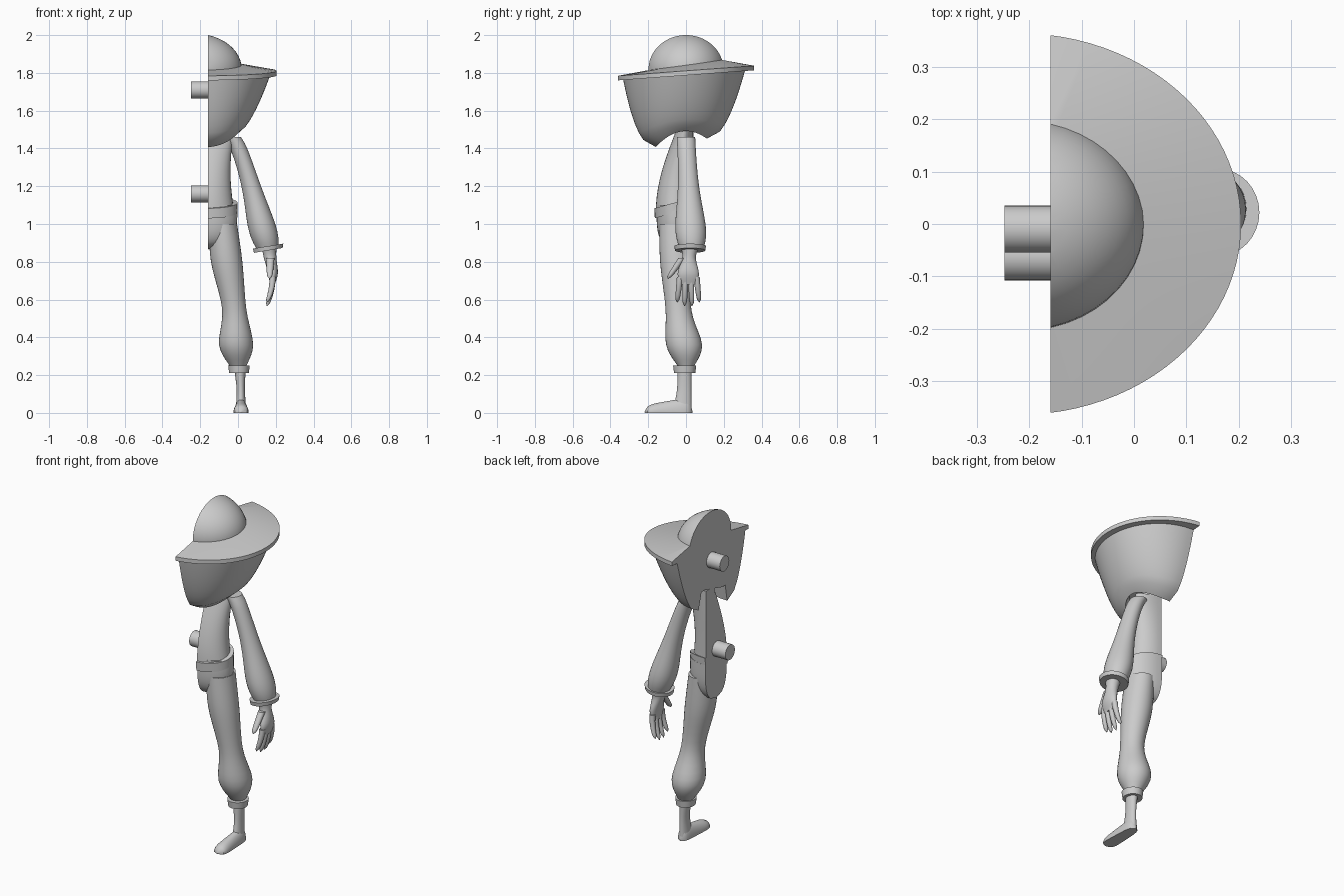
import bpy, bmesh
from math import sin, cos, pi, tau, radians
from mathutils import Matrix, Vector

default_cube = bpy.data.objects.get("Cube")
if default_cube:
    bpy.data.objects.remove(default_cube, do_unlink=True)

CUT = -.16          # flat plane where the half figure ends
half_cut = (Vector((CUT, 0, 0)), Vector((1, 0, 0)))
floor_cut = (Vector(), Vector((0, 0, 1)))

grey = bpy.data.materials.new("plain grey")
grey.use_nodes = True
grey.diffuse_color = (.6, .6, .6, 1)
shader = grey.node_tree.nodes["Principled BSDF"]
shader.inputs["Base Color"].default_value = grey.diffuse_color


def finish(name, bm, cut=None):
    """Slice the part flat, cap the slice and add it as a smooth-shaded object."""
    if cut:
        geometry = bm.verts[:] + bm.edges[:] + bm.faces[:]
        result = bmesh.ops.bisect_plane(bm, geom=geometry, dist=1e-5, plane_co=cut[0],
                                        plane_no=cut[1], clear_inner=True)
        rim = [e for e in result["geom_cut"] if isinstance(e, bmesh.types.BMEdge)]
        bmesh.ops.holes_fill(bm, edges=rim, sides=0)
    bmesh.ops.recalc_face_normals(bm, faces=bm.faces[:])
    mesh = bpy.data.meshes.new(name)
    bm.to_mesh(mesh)
    bm.free()
    mesh.materials.append(grey)
    part = bpy.data.objects.new(name, mesh)
    bpy.context.collection.objects.link(part)
    bpy.ops.object.select_all(action="DESELECT")
    part.select_set(True)
    bpy.context.view_layer.objects.active = part
    bpy.ops.object.shade_smooth_by_angle(angle=radians(40))


def fractions(count):
    return [i / count for i in range(count + 1)]


def mix(start, end, t):
    return start + (end - start) * t


def smooth(keys, steps=5):
    """Catmull-Rom rings through a few key rings."""
    keys = [Vector(key) for key in keys]
    padded = [keys[0]] + keys + [keys[-1]]
    rings = []
    for a, b, c, d in zip(padded, padded[1:], padded[2:], padded[3:]):
        for t in fractions(steps)[:-1]:
            slope_in, slope_out = (c - a) / 2, (d - b) / 2
            bend = 3 * (c - b) - 2 * slope_in - slope_out
            twist = 2 * (b - c) + slope_in + slope_out
            rings.append(b + t * (slope_in + t * (bend + t * twist)))
    return rings + [keys[-1]]


def loft(name, rings, sides=32, tilt=0, lean=0, dip=None, turn=None, cut=None):
    """Skin elliptical rings (x, y, z, half width, half depth), closed at both ends.
    tilt raises the back, lean raises the left, dip lowers front and back per ring."""
    bm = bmesh.new()
    loops = []
    for index, (x, y, z, width, depth) in enumerate(rings):
        drop = dip[index] if dip else 0
        loop = []
        for angle in (tau * k / sides for k in range(sides)):
            c, s = cos(angle), sin(angle)
            height = z + tilt * s + lean * c - drop * s * s
            loop.append(bm.verts.new((x + width * c, y + depth * s, height)))
        loops.append(loop)
    for low, high in zip(loops, loops[1:]):
        for k in range(sides):
            bm.faces.new((low[k], low[k - 1], high[k - 1], high[k]))
    bm.faces.new(loops[0])
    bm.faces.new(loops[-1])
    if turn:
        bm.transform(turn)
    finish(name, bm, cut)


def band(name, centre, width, depth, height, flare=0, **options):
    """A short flat-edged ring for cuffs and the sash."""
    x, y, z = centre
    loft(name, [(x, y, z, width, depth), (x, y, z + height, width + flare, depth + flare)], **options)


def finger(name, start, end, radius, curl=0):
    """A tapering round-tipped digit."""
    rings = []
    for t in fractions(10):
        spot = start.lerp(end, t)
        r = radius * (1 - t * .3) * (1 - t ** 8) ** .5 + .001
        rings.append((spot.x - curl * t * t, spot.y, spot.z, r, r))
    loft(name, rings, sides=12)


# Hat: domed crown and tilted, slightly conical brim
bm = bmesh.new()
placement = Matrix.Translation((-.22, 0, 1.82)) @ Matrix.Diagonal((.24, .205, .186, 1))
bmesh.ops.create_uvsphere(bm, u_segments=48, v_segments=24, radius=1, matrix=placement)
finish("hat_crown", bm, half_cut)
brim_x, brim_width, brim_depth = -.22, .425, .365
loft("hat_brim", [(brim_x, 0, z, brim_width * size, brim_depth * size)
                  for z, size in ((1.787, 1), (1.811, 1), (1.845, .5))],
     sides=96, tilt=.027, cut=half_cut)

# Head: bowl that widens quickly upward, with a scooped and hollowed lower rim
levels = fractions(10)
bowl = [(CUT, mix(-.025, -.01, t), mix(1.49, 1.8, t),
         mix(.165, .335, t ** .65), mix(.135, .325, t ** .45)) for t in levels]
hollow = [(CUT, -.03, 1.53, width, width * .8) for width in (.1, .14)]
loft("head", hollow + bowl, sides=64, tilt=.022, dip=[0, 0] + [.06 * (1 - t) for t in levels],
     cut=half_cut)

# Torso with a rounded chest line, and a rounded pelvis
torso = []
for t in fractions(10):
    front, back = -.05 - .11 * sin(t * pi / 2), .04
    torso.append((CUT, (front + back) / 2, mix(1.5, 1.06, t),
                  .14 - .02 * sin(t * pi), (back - front) / 2))
loft("torso", torso, cut=half_cut)
loft("neck", [(CUT, 0, z, .1, .04) for z in (1.45, 1.54)], cut=half_cut)
pelvis = []
for t in fractions(12):
    size = (1 - t ** 4) ** .5 + .01
    pelvis.append((CUT, -.055, mix(1.1, .866, t), .155 * size, .1 * size))
loft("pelvis", pelvis, cut=half_cut)
band("sash", (CUT, -.06, 1.06), .155, .105, .053, flare=.003, tilt=.03, cut=half_cut)

# Baggy trouser leg with its cuff
loft("trouser_leg", smooth([(-.08, -.05, 1, .075, .09), (-.06, -.05, .8, .083, .087),
                            (-.02, -.04, .55, .064, .068), (-.01, -.01, .36, .09, .095),
                            (0, 0, .25, .045, .045)]))
band("ankle_cuff", (.005, -.007, .21), .052, .056, .04, flare=.005)

# Ankle and foot, the foot lofted from heel to toe with a flat sole
loft("ankle", smooth([(.01, -.007, .23, .03, .038), (.015, -.01, .12, .022, .038),
                      (.015, -.02, .01, .028, .05)]))
foot = []
for t in fractions(16):
    end = (1 - abs(2 * t - 1) ** 6) ** .5 + .01
    foot.append((.016, .005, mix(-.035, .22, t), end * mix(.03, .043, t), end * mix(.08, .035, t)))
loft("foot", foot, turn=Matrix.Rotation(pi / 2, 4, "X"), cut=floor_cut)

# Sleeve: narrow from the shoulder, ballooning above the wrist
sleeve = []
for t in fractions(20):
    width = .045 + .03 * sin(2.7 * t ** 3)
    sleeve.append((mix(-.03, .155, t ** .75), .03 * t, mix(1.46, .87, t), width, width * 1.08))
loft("sleeve", sleeve)
band("wrist_cuff", (.16, .022, .86), .076, .08, .023, flare=.004, lean=.013)

# Hand: palm, four curled fingers and a thumb
loft("palm", smooth([(.165, .02, .87, .038, .045), (.17, .016, .82, .033, .036),
                     (.185, .012, .74, .026, .056), (.182, .014, .68, .013, .045)]), sides=20)
for k, name in enumerate(("index", "middle", "ring", "little")):
    spread = k - 1.5
    finger(name + "_finger", Vector((.183, .012 + .029 * spread, .72)),
           Vector((.183, .012 + .039 * spread, .555 + .02 * abs(spread))), .016, curl=.03)
finger("thumb", Vector((.172, -.02, .82)), Vector((.167, -.095, .71)), .02)

# Joining pegs on the flat face
for name, y, z in (("head_peg", -.01, 1.71), ("torso_peg", -.063, 1.16)):
    bm = bmesh.new()
    placement = Matrix.Translation((-.2, y, z)) @ Matrix.Rotation(pi / 2, 4, "Y")
    bmesh.ops.create_cone(bm, cap_ends=True, segments=32, radius1=.045, radius2=.045,
                          depth=.095, matrix=placement)
    finish(name, bm)
